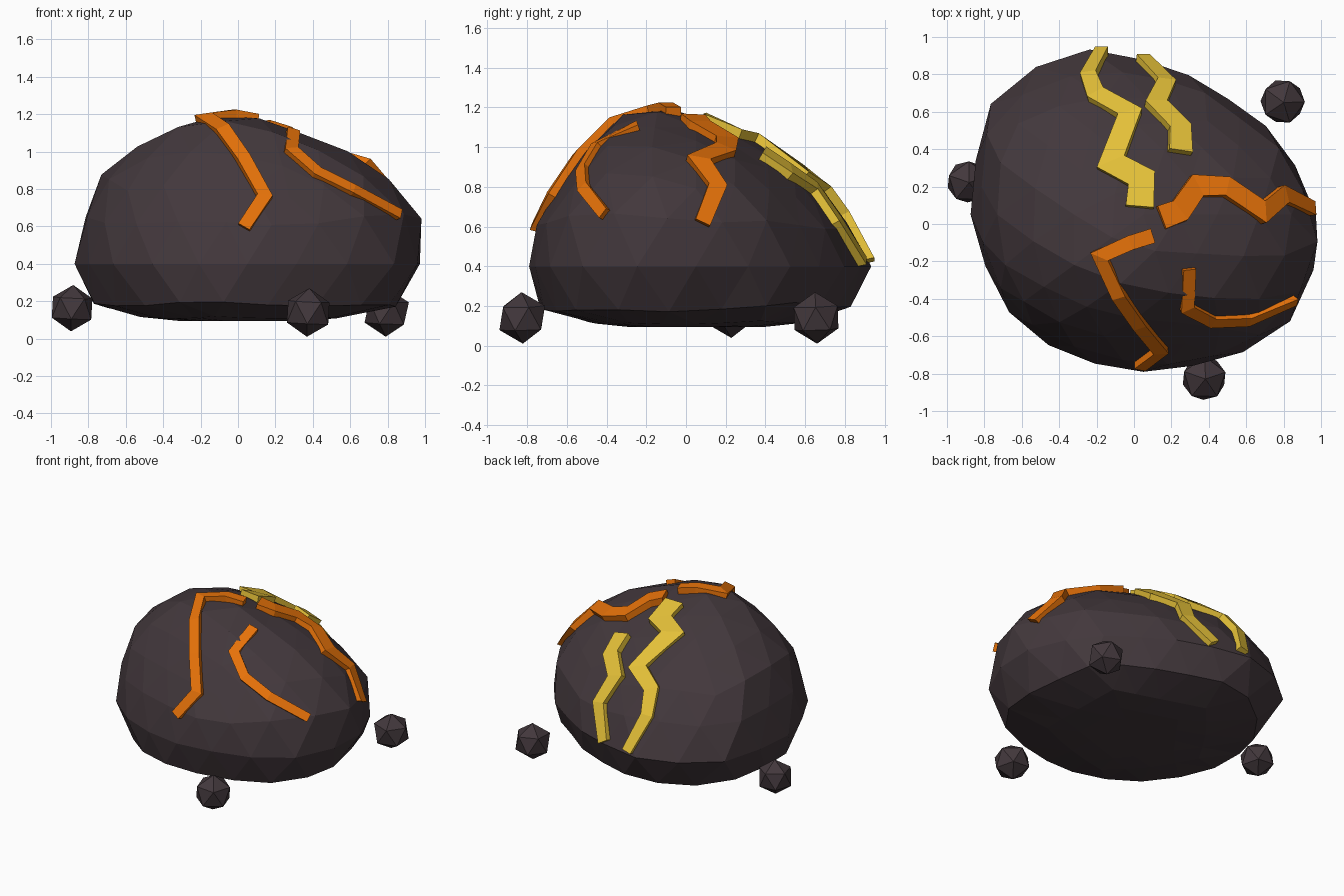
import bpy, bmesh
from mathutils import Vector, Euler
from mathutils.bvhtree import BVHTree

if "Cube" in bpy.data.objects:
    bpy.data.objects.remove(bpy.data.objects["Cube"])


def material(name, rgb):
    m = bpy.data.materials.new(name)
    m.diffuse_color = (*rgb, 1)
    m.use_nodes = True
    m.node_tree.nodes["Principled BSDF"].inputs["Base Color"].default_value = m.diffuse_color
    return m


STONE = material("dark_stone", (0.055, 0.039, 0.045))
ORANGE = material("orange_lava", (0.85, 0.18, 0.003))
YELLOW = material("yellow_lava", (0.78, 0.53, 0.04))


def add_object(name, bm, mat):
    bmesh.ops.recalc_face_normals(bm, faces=bm.faces)
    mesh = bpy.data.meshes.new(name)
    bm.to_mesh(mesh)
    bm.free()
    mesh.materials.append(mat)
    obj = bpy.data.objects.new(name, mesh)
    bpy.context.collection.objects.link(obj)
    return obj


# Boulder guide: plan outline lofted through levels (z, left, right, front, back)
PLAN = [(-.26, .92), (-.60, .79), (-.81, .57), (-.86, .05), (-.83, -.10),
        (-.70, -.42), (-.48, -.62), (-.20, -.73), (.10, -.78), (.50, -.71),
        (.80, -.57), (.93, -.35), (1, -.10), (.97, .07), (.80, .45),
        (.36, .76), (0, .88)]
LEVELS = [(.095, -.30, .40, -.30, .40), (.13, -.64, .72, -.60, .70),
          (.20, -.80, .91, -.76, .85), (.40, -.86, .985, -.785, .925),
          (.60, -.83, 1.0, -.755, .84), (.83, -.78, .84, -.61, .66),
          (.97, -.61, .67, -.51, .46), (1.10, -.43, .32, -.42, .22),
          (1.17, -.22, .14, -.30, .02), (1.19, -.10, .04, -.2, -.05)]

guide = bmesh.new()
rings = []
for z, xl, xr, yf, yb in LEVELS:
    rings.append([guide.verts.new((xl + (px + .86) / 1.86 * (xr - xl),
                                   yf + (py + .78) / 1.70 * (yb - yf), z))
                  for px, py in PLAN])
for low, high in zip(rings, rings[1:]):
    for i in range(len(PLAN)):
        j = (i + 1) % len(PLAN)
        guide.faces.new((low[i], low[j], high[j], high[i]))
guide.faces.new(rings[0])
guide.faces.new(rings[-1])
guide_tree = BVHTree.FromBMesh(guide)
guide.free()

# Faceted boulder: icosphere pushed out to the guide
CENTRE = Vector((.05, .05, .4))
bm = bmesh.new()
bmesh.ops.create_icosphere(bm, subdivisions=3, radius=1)
for v in bm.verts:
    d = v.co.normalized()
    hit = guide_tree.ray_cast(CENTRE, d)[0]
    off = hit - CENTRE
    v.co = CENTRE + Vector((off.x * 1.015, off.y * 1.015, off.z * 1.004))
bm.normal_update()
rock_tree = BVHTree.FromBMesh(bm)
add_object("boulder", bm, STONE)


def crack(name, mat, path, w_start, w_end, lift=.04, sink=.04):
    """Mitred zigzag bar following the boulder surface."""
    pts, normals = [], []
    for p in path:
        loc, nor, _, _ = rock_tree.find_nearest(Vector(p))
        pts.append(loc)
        normals.append((nor + (loc - CENTRE).normalized()).normalized())
    bm = bmesh.new()
    sections = []
    last = len(pts) - 1
    for i, (p, n) in enumerate(zip(pts, normals)):
        a = (pts[i] - pts[max(i - 1, 0)]).normalized()
        b = (pts[min(i + 1, last)] - pts[i]).normalized()
        tangent = (a + b).normalized()
        side = tangent.cross(n).normalized()
        ref = b if i < last else a
        mitre = min(1 / max(tangent.dot(ref), .1), 1.35)
        half = (w_start + (w_end - w_start) * i / last) / 2 * mitre
        sections.append([bm.verts.new(p + side * half * s + n * h)
                         for s, h in ((-1, -sink), (1, -sink), (1, lift), (-1, lift))])
    for s, t in zip(sections, sections[1:]):
        for k in range(4):
            m = (k + 1) % 4
            bm.faces.new((s[k], s[m], t[m], t[k]))
    bm.faces.new(sections[0])
    bm.faces.new(sections[-1])
    add_object(name, bm, mat)


# Lava cracks
crack("front_crack", ORANGE,
      [(.10, -.06, 1.18), (-.02, -.10, 1.19), (-.18, -.17, 1.18), (-.08, -.39, 1.12),
       (.03, -.53, .95), (.14, -.66, .75), (.03, -.78, .60)], .08, .07)
crack("right_crack", ORANGE,
      [(.15, .04, 1.16), (.25, .08, 1.13), (.35, .22, 1.08), (.50, .21, 1.02),
       (.70, .07, .95), (.82, .17, .82), (.97, .09, .62)], .13, .08)
crack("front_right_crack", ORANGE,
      [(.28, -.23, 1.07), (.27, -.40, .96), (.41, -.49, .86), (.61, -.51, .79),
       (.88, -.43, .67)], .07, .06, .03)
crack("back_long_crack", YELLOW,
      [(.03, .09, 1.14), (.04, .24, 1.08), (-.12, .31, 1.02), (-.02, .59, .88),
       (-.20, .68, .80), (-.24, .79, .66), (-.17, .92, .43)], .15, .07)
crack("back_short_crack", YELLOW,
      [(.25, .39, .98), (.25, .53, .90), (.12, .65, .80), (.18, .78, .65),
       (.05, .89, .43)], .13, .08)

# Loose pebbles around the base
for name, loc, radius, turn in (("left_pebble", (-.887, .225, .163), .124, .3),
                                ("front_pebble", (.375, -.825, .14), .13, .3),
                                ("back_pebble", (.795, .655, .14), .13, 0)):
    bm = bmesh.new()
    bmesh.ops.create_icosphere(bm, subdivisions=1, radius=radius)
    bmesh.ops.rotate(bm, verts=bm.verts, matrix=Euler((.04, .04, turn)).to_matrix())
    bmesh.ops.translate(bm, verts=bm.verts, vec=loc)
    add_object(name, bm, STONE)
